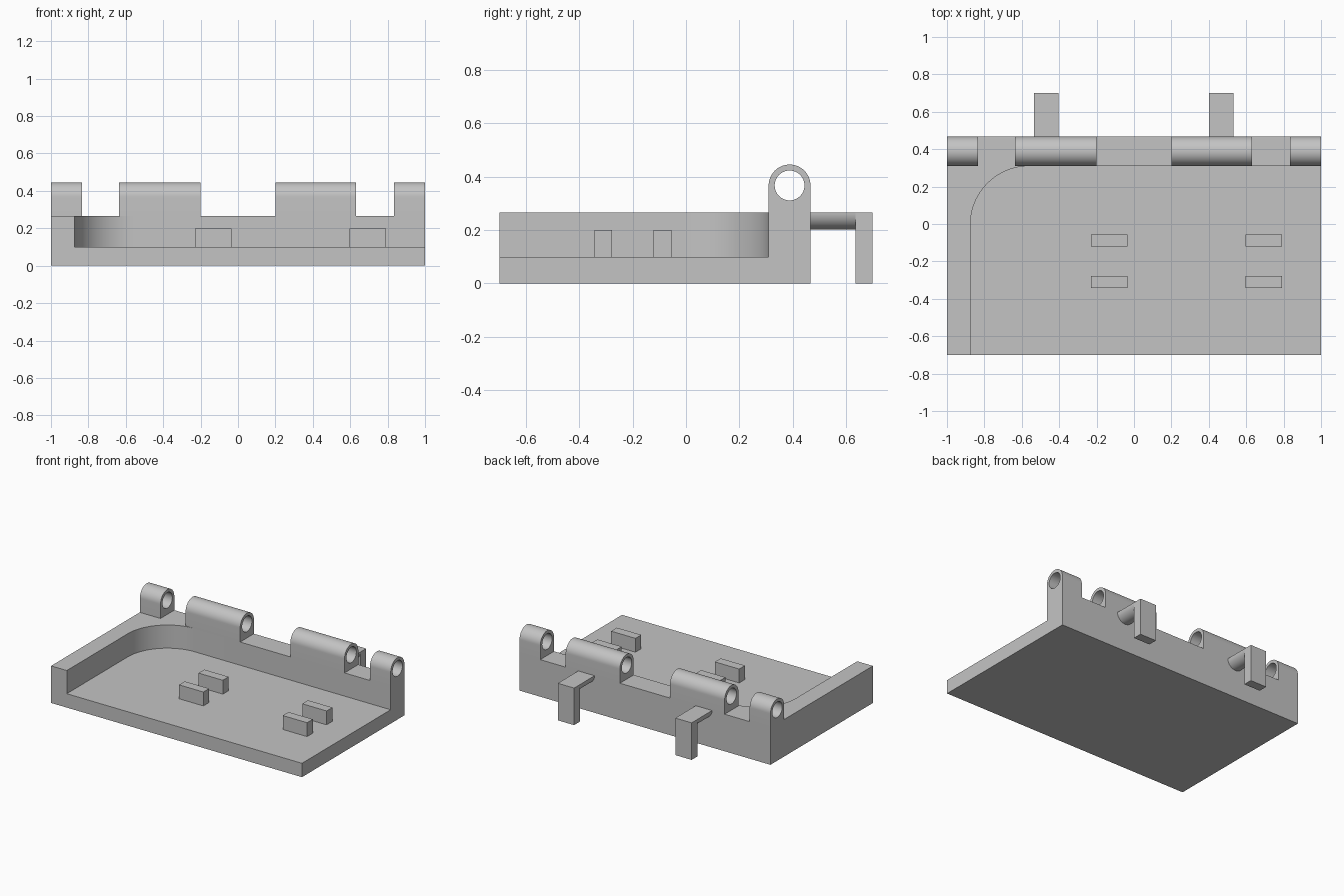
import bpy, bmesh, math
from mathutils import Vector

if "Cube" in bpy.data.objects:
    bpy.data.objects.remove(bpy.data.objects["Cube"], do_unlink=True)

grey = bpy.data.materials.new("plain grey")
grey.use_nodes = True
colour = (0.55, 0.55, 0.55, 1)
grey.diffuse_color = colour
grey.node_tree.nodes["Principled BSDF"].inputs["Base Color"].default_value = colour


def prism(name, points, direction):
    """Extrude a flat outline along a direction."""
    bm = bmesh.new()
    face = bm.faces.new([bm.verts.new(p) for p in points])
    grown = bmesh.ops.extrude_face_region(bm, geom=[face])
    verts = [v for v in grown["geom"] if isinstance(v, bmesh.types.BMVert)]
    bmesh.ops.translate(bm, verts=verts, vec=Vector(direction))
    bmesh.ops.recalc_face_normals(bm, faces=bm.faces)
    mesh = bpy.data.meshes.new(name)
    bm.to_mesh(mesh)
    bm.free()
    obj = bpy.data.objects.new(name, mesh)
    bpy.context.collection.objects.link(obj)
    mesh.materials.append(grey)
    return obj


def box(name, x0, x1, y0, y1, z0, z1):
    outline = [(x0, y0, z0), (x1, y0, z0), (x1, y1, z0), (x0, y1, z0)]
    return prism(name, outline, (0, 0, z1 - z0))


def arc(cu, cv, r, start, end, steps):
    angles = [math.radians(start + (end - start) * i / steps) for i in range(steps + 1)]
    return [(cu + r * math.cos(a), cv + r * math.sin(a)) for a in angles]


def cut(obj, cutter):
    """Subtract the cutter, then discard it."""
    cutter.hide_render = True
    mod = obj.modifiers.new("cut", 'BOOLEAN')
    mod.operation, mod.solver, mod.object = 'DIFFERENCE', 'EXACT', cutter
    bpy.context.view_layer.objects.active = obj
    bpy.ops.object.modifier_apply(modifier=mod.name)
    bpy.data.objects.remove(cutter, do_unlink=True)


def smooth(obj):
    bpy.ops.object.select_all(action='DESELECT')
    obj.select_set(True)
    bpy.context.view_layer.objects.active = obj
    bpy.ops.object.shade_smooth_by_angle(angle=math.radians(30))


FLOOR, RIM = 0.10, 0.267
BACK, INNER = 0.467, 0.31

# Tray with a raised back and right rim, filleted where they meet
tray = box("tray", -1, 1, -0.7, BACK, 0, RIM)
r = 0.315
hollow = [(-0.875, -0.9), (1.2, -0.9), (1.2, INNER)]
hollow += arc(-0.875 + r, INNER - r, r, 90, 180, 24)
cut(tray, prism("hollow", [(x, y, FLOOR) for x, y in hollow], (0, 0, 0.4)))
smooth(tray)

# Bored hinge knuckles along the back rim
radius = (BACK - INNER) / 2
cy, cz = (BACK + INNER) / 2, 0.446 - radius
dome = [(INNER, RIM), (BACK, RIM)] + arc(cy, cz, radius, 0, 180, 32)
bore = arc(cy, cz, 0.056, 0, 360, 40)[:-1]
for i, (x0, x1) in enumerate([(-1, -0.835), (-0.635, -0.2), (0.2, 0.632), (0.835, 1)]):
    knuckle = prism(f"hinge_knuckle_{i + 1}", [(x0, y, z) for y, z in dome], (x1 - x0, 0, 0))
    cut(knuckle, prism("bore", [(x0 - 0.1, y, z) for y, z in bore], (x1 - x0 + 0.2, 0, 0)))
    smooth(knuckle)

# Rear clips: half-round arm with a hanging tab
for side, x in (("right", -0.47), ("left", 0.467)):
    half = arc(x, RIM, 0.065, 180, 360, 24)
    arm = prism(f"{side}_clip_arm", [(u, BACK, v) for u, v in half], (0, 0.635 - BACK, 0))
    smooth(arm)
    box(f"{side}_clip_tab", x - 0.065, x + 0.065, 0.635, 0.7, 0, RIM)

# Pairs of locating pegs on the floor
for side, x in (("right", -0.23), ("left", 0.597)):
    for row, y in (("rear", -0.121), ("front", -0.343)):
        box(f"{side}_{row}_peg", x, x + 0.194, y, y + 0.066, FLOOR, 0.2)
